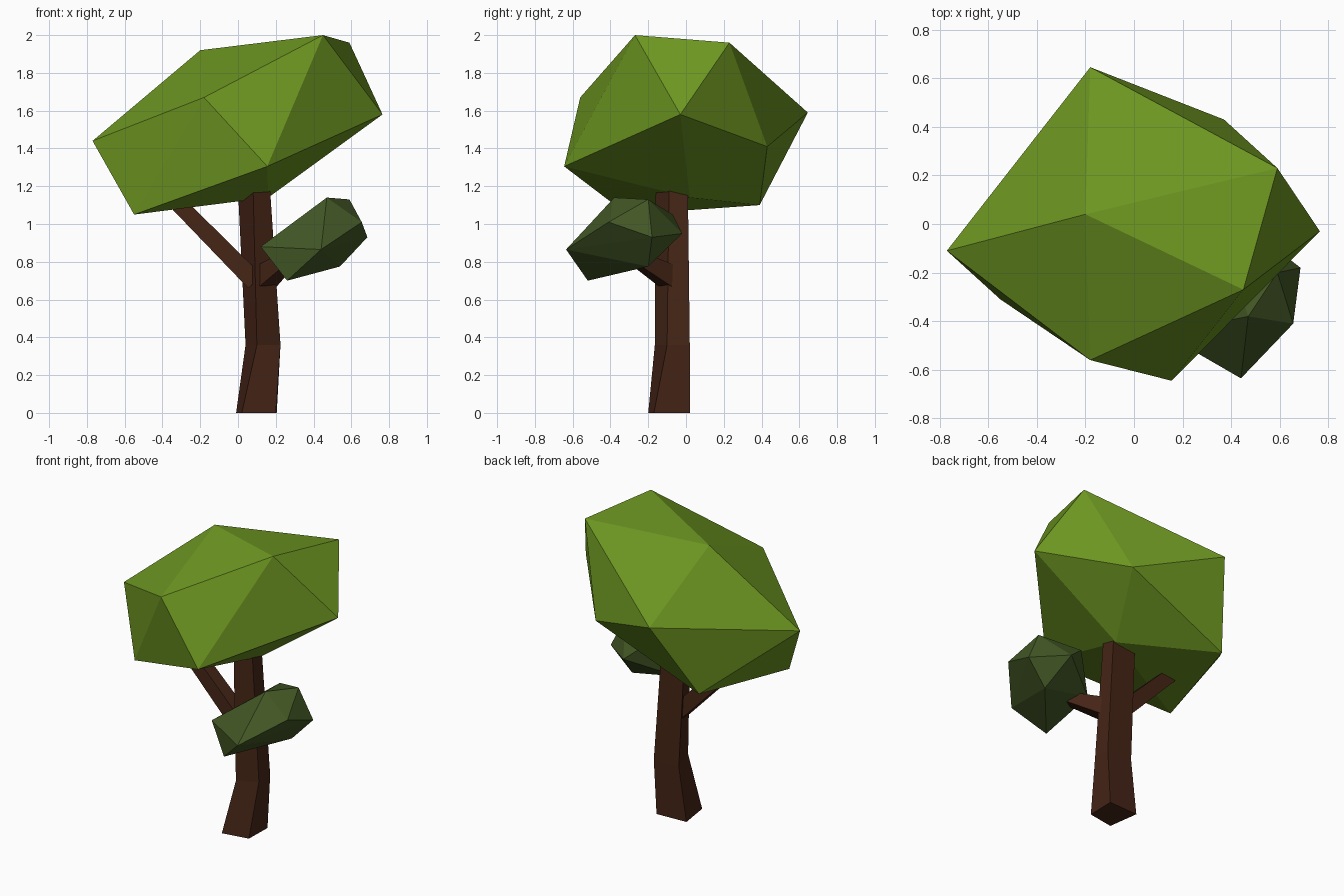
import bpy, bmesh
from mathutils import Vector

if "Cube" in bpy.data.objects:
    bpy.data.objects.remove(bpy.data.objects["Cube"])


def material(name, rgb):
    m = bpy.data.materials.new(name)
    m.diffuse_color = (*rgb, 1)
    m.use_nodes = True
    m.node_tree.nodes["Principled BSDF"].inputs["Base Color"].default_value = m.diffuse_color
    return m


def finish(bm, name, mat):
    bmesh.ops.recalc_face_normals(bm, faces=bm.faces)
    me = bpy.data.meshes.new(name)
    bm.to_mesh(me)
    bm.free()
    me.materials.append(mat)
    ob = bpy.data.objects.new(name, me)
    bpy.context.collection.objects.link(ob)
    return ob


def faceted_blob(name, points, mat):
    """Low-poly foliage: convex hull around a few corner points."""
    bm = bmesh.new()
    for p in points:
        bm.verts.new(p)
    res = bmesh.ops.convex_hull(bm, input=bm.verts)
    loose = [v for v in bm.verts if not v.link_faces]
    bmesh.ops.delete(bm, geom=loose, context='VERTS')
    return finish(bm, name, mat)


def loft(name, rings, mat):
    """Capped skin through rings with equal corner counts."""
    bm = bmesh.new()
    vs = [[bm.verts.new(p) for p in ring] for ring in rings]
    n = len(vs[0])
    for a, b in zip(vs, vs[1:]):
        for i in range(n):
            j = (i + 1) % n
            bm.faces.new((a[i], a[j], b[j], b[i]))
    bm.faces.new(vs[0][::-1])
    bm.faces.new(vs[-1])
    return finish(bm, name, mat)


def branch(name, start, end, r0, r1, mat):
    """Tapered four-sided limb between two points."""
    start, end = Vector(start), Vector(end)
    d = (end - start).normalized()
    side = d.cross(Vector((0, 0, 1))).normalized()
    up = side.cross(d)
    rings = [[c + (side * sx + up * sy) * r
              for sx, sy in ((-1, -1), (1, -1), (1, 1), (-1, 1))]
             for c, r in ((start, r0), (end, r1))]
    return loft(name, rings, mat)


bark = material("bark", (0.06, 0.018, 0.008))
leaf = material("leaf", (0.15, 0.30, 0.015))
dark_leaf = material("dark_leaf", (0.055, 0.095, 0.018))

# Main crown
faceted_blob("main_crown", [
    (-0.77, -0.11, 1.44), (-0.20, 0.04, 1.92), (0.45, -0.27, 2.00),
    (0.59, 0.23, 1.96), (0.765, -0.03, 1.58), (-0.18, -0.56, 1.67),
    (0.155, -0.645, 1.305), (-0.18, 0.645, 1.59), (0.37, 0.43, 1.41),
    (-0.55, -0.31, 1.05), (-0.37, 0.39, 1.10), (0.16, 0.02, 1.14)], leaf)

# Small side crown
faceted_blob("side_crown", [
    (0.44, -0.635, 0.865), (0.26, -0.52, 0.70), (0.12, -0.45, 0.88),
    (0.47, -0.38, 1.14), (0.59, -0.20, 1.13), (0.655, -0.41, 1.01),
    (0.685, -0.18, 0.93), (0.54, -0.20, 0.775), (0.48, -0.02, 0.95),
    (0.36, -0.07, 1.05), (0.20, -0.20, 0.84)], dark_leaf)

# Trunk: four-sided, slightly bent
trunk_sections = [
    (0.00, [(0.02, -0.20), (0.20, -0.17), (0.205, 0.02), (-0.01, 0.01)]),
    (0.36, [(0.10, -0.165), (0.225, -0.10), (0.225, 0.02), (0.04, 0.02)]),
    (1.18, [(0.08, -0.16), (0.17, -0.09), (0.17, 0.01), (0.00, 0.01)])]
loft("trunk", [[(x, y, z) for x, y in pts] for z, pts in trunk_sections], bark)

# Branches reaching into the two crowns
branch("left_branch", (0.09, -0.07, 0.695), (-0.33, -0.07, 1.12), 0.05, 0.042, bark)
branch("right_branch", (0.13, -0.07, 0.71), (0.30, -0.30, 0.84), 0.06, 0.03, bark)
